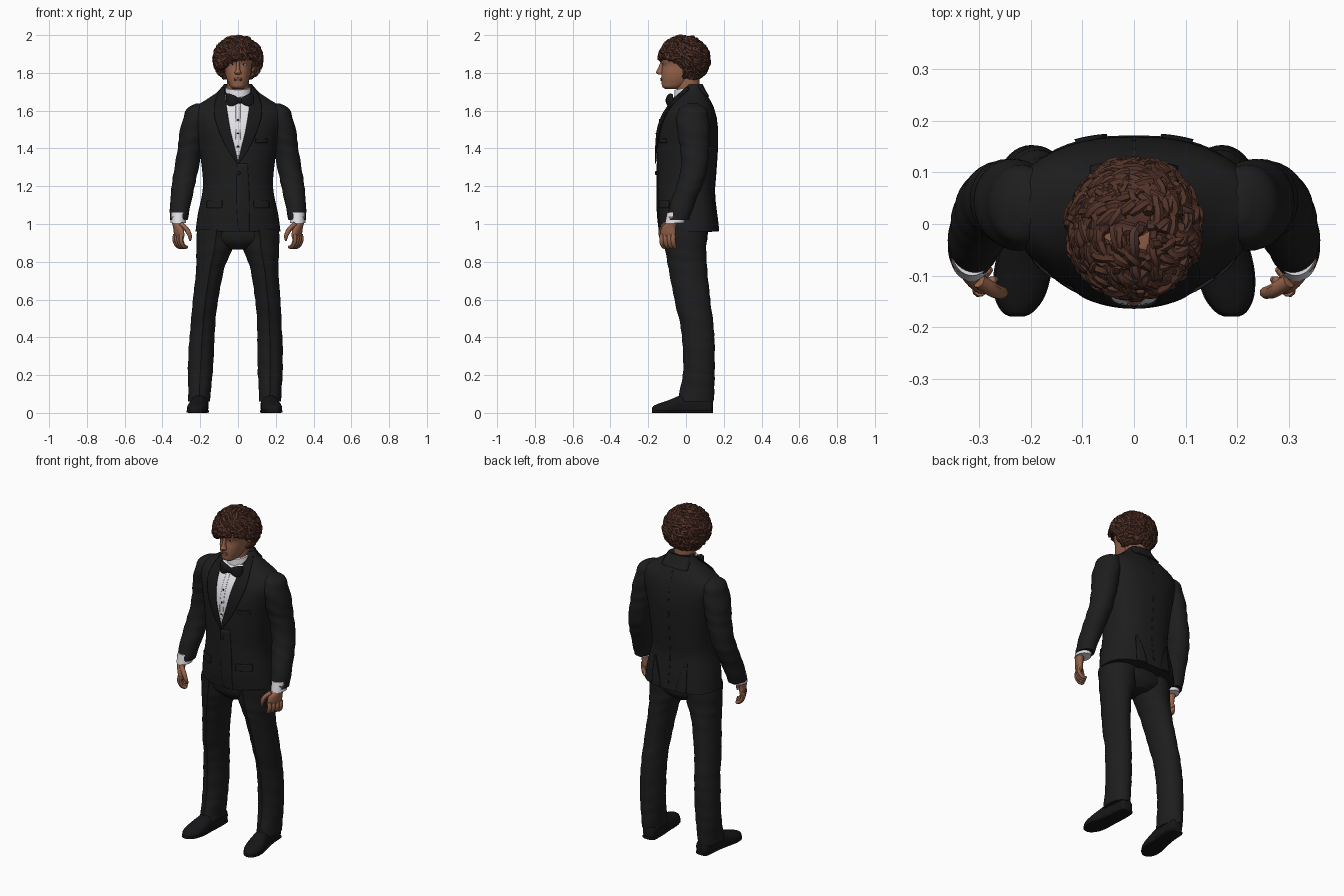
import bpy, bmesh, math, random
from mathutils import Vector, Matrix

if "Cube" in bpy.data.objects:
    bpy.data.objects.remove(bpy.data.objects["Cube"])

random.seed(4)

def material(name, r, g, b):
    m = bpy.data.materials.new(name)
    m.diffuse_color = (r, g, b, 1)
    m.use_nodes = True
    m.node_tree.nodes["Principled BSDF"].inputs["Base Color"].default_value = m.diffuse_color
    return m

SUIT = material("suit black", .0125, .0125, .013)
SATIN = material("satin black", .009, .009, .010)
SHOE = material("shoe black", .008, .008, .009)
WHITE = material("shirt white", .76, .76, .80)
SKIN = material("skin", .30, .125, .070)
LIP = material("lip", .23, .085, .055)
HAIR = material("hair brown", .088, .034, .022)
DARK = material("eye dark", .012, .009, .008)

def same(p):
    return p

def build(name, verts, faces, mat, f=same):
    me = bpy.data.meshes.new(name)
    me.from_pydata([f(Vector(v)) for v in verts], [], faces)
    bm = bmesh.new()
    bm.from_mesh(me)
    bmesh.ops.recalc_face_normals(bm, faces=bm.faces)
    bm.to_mesh(me)
    bm.free()
    me.materials.append(mat)
    ob = bpy.data.objects.new(name, me)
    bpy.context.collection.objects.link(ob)
    return ob

def smooth(st, k=6):
    """Catmull-Rom interpolation of tuples."""
    out = []
    for i in range(len(st) - 1):
        a, b, c, d = st[max(i - 1, 0)], st[i], st[i + 1], st[min(i + 2, len(st) - 1)]
        for j in range(k):
            t = j / k
            out.append(tuple(.5 * (2*q + (r-p)*t + (2*p-5*q+4*r-s)*t*t + (3*q-p-3*r+s)*t**3)
                             for p, q, r, s in zip(a, b, c, d)))
    return out + [tuple(st[-1])]

def loft(name, st, mat, f=same, axis='Z', n=36, e=(2, 2), wave=0, crease=0):
    """Stations (centre a, centre b, t, radius a, radius b); e = exponents on -b and +b sides."""
    verts, rings = [], smooth(st)
    for ca, cb, t, ra, rb in rings:
        for j in range(n):
            g = 2 * math.pi * j / n
            c, s = math.cos(g), math.sin(g)
            x = e[0] if s < 0 else e[1]
            w = 1 + wave * math.sin(t * 75 + 2.2 * math.sin(g + 1) + math.sin(t * 31))
            a = ca + w * ra * math.copysign(abs(c) ** (2 / x), c)
            b = cb + w * rb * math.copysign(abs(s) ** (2 / x), s)
            if s < -.99:
                b -= crease
            verts.append({'Z': (a, b, t), 'Y': (a, t, b), 'X': (t, a, b)}[axis])
    m = len(rings)
    faces = [(i*n + j, i*n + (j+1) % n, (i+1)*n + (j+1) % n, (i+1)*n + j)
             for i in range(m - 1) for j in range(n)]
    faces += [tuple(range(n)), tuple(range((m-1) * n, m * n))]
    return build(name, verts, faces, mat, f)

def yring(x, front, back, z, rx):
    """Ring given by its front and back depth."""
    return (x, (front + back) / 2, z, rx, (back - front) / 2)

def tubes(name, paths, mat, f=same, res=2):
    """Paths are lists of (x, y, z, radius)."""
    cu = bpy.data.curves.new(name, 'CURVE')
    cu.dimensions, cu.bevel_depth, cu.bevel_resolution, cu.use_fill_caps = '3D', 1, res, True
    for path in paths:
        sp = cu.splines.new('POLY')
        sp.points.add(len(path) - 1)
        for q, p in zip(sp.points, path):
            q.co = (*f(Vector(p[:3])), 1)
            q.radius = p[3]
    tmp = bpy.data.objects.new(name + "_curve", cu)
    bpy.context.collection.objects.link(tmp)
    me = bpy.data.meshes.new_from_object(tmp.evaluated_get(bpy.context.evaluated_depsgraph_get()))
    bpy.data.objects.remove(tmp)
    me.materials.clear()
    me.materials.append(mat)
    ob = bpy.data.objects.new(name, me)
    bpy.context.collection.objects.link(ob)

def ball(name, c, r, mat):
    loft(name, [(c[0], c[1], c[2] + r[2] * math.sin(a), r[0] * math.cos(a), r[1] * math.cos(a))
                for a in [math.pi * (i / 6 - .5) for i in range(7)]], mat, n=16)

# Jacket body
TORSO = [yring(0, *r) for r in [
    (-.14, .172, .96, .225), (-.15, .164, 1.05, .213), (-.153, .152, 1.16, .19), (-.153, .157, 1.24, .186),
    (-.153, .168, 1.40, .205), (-.146, .169, 1.50, .225), (-.124, .160, 1.57, .240), (-.095, .145, 1.62, .225),
    (-.066, .125, 1.66, .165), (-.03, .100, 1.70, .108), (.0, .080, 1.738, .076)]]
loft("jacket_body", TORSO, SUIT, e=(2, 2.5), n=48)
DENSE = smooth(TORSO)

def surface(x, z, side):
    for p, q in zip(DENSE, DENSE[1:]):
        if p[2] <= z <= q[2]:
            break
    t = min(max((z - p[2]) / (q[2] - p[2]), 0), 1)
    _, cy, _, rx, ry = [u + (v - u) * t for u, v in zip(p, q)]
    x = max(-.97 * rx, min(.97 * rx, x))
    ex = 2 if side < 0 else 2.5
    return x, cy + side * ry * (1 - abs(x / rx) ** ex) ** (1 / ex)

def patch(name, edge, mat, off=.004, side=-1, f=same, thick=.006):
    """Cloth strip lying on the jacket; edge = list of (z, x left, x right)."""
    rows, n, verts = smooth(edge), 9, []
    for z, xl, xr in rows:
        for j in range(n):
            x, y = surface(xl + (xr - xl) * j / (n - 1), z, side)
            verts.append((x, y + side * off, z))
    faces = [(i*n + j, i*n + j + 1, (i+1)*n + j + 1, (i+1)*n + j)
             for i in range(len(rows) - 1) for j in range(n - 1)]
    mod = build(name, verts, faces, mat, f).modifiers.new("thickness", 'SOLIDIFY')
    mod.thickness, mod.offset = thick, 0

# Shirt front, studs, jacket edge, pockets, back vents and collar
patch("shirt_front", [(1.33, -.003, .003), (1.45, -.04, .04), (1.55, -.06, .06), (1.68, -.075, .075)], WHITE, .002)
patch("shirt_placket", [(1.36, -.004, .004), (1.45, -.012, .012), (1.65, -.012, .012)], WHITE, .005, thick=.004)
for i, z in enumerate((1.41, 1.48, 1.55)):
    ball("shirt_stud_%d" % i, (0, surface(0, z, -1)[1] - .008, z), (.005, .004, .005), DARK)
ball("jacket_button", (.004, surface(0, 1.27, -1)[1] - .006, 1.27), (.010, .005, .010), SATIN)
patch("jacket_front_edge", [(.962, .012, .06), (1.0, .0, .06), (1.15, -.008, .06), (1.32, -.005, .05)], SUIT, .001)
patch("breast_pocket", [(1.43, .095, .155), (1.452, .095, .155)], SUIT)
patch("back_collar", [(1.675, -.085, .085), (1.71, -.082, .082), (1.742, -.07, .07)], SUIT, .005, 1)
patch("back_seam", [(1.0, -.003, .003), (1.3, -.003, .003), (1.66, -.003, .003)], SUIT, 0, 1, thick=.003)

# Trouser seat
loft("trouser_seat", [yring(0, *r) for r in [(-.07, .08, .865, .06), (-.105, .108, .90, .16),
     (-.118, .115, .94, .205), (-.118, .115, 1.0, .205)]], SUIT)

for s, side in ((1, "left"), (-1, "right")):
    flip = lambda p: Vector((s * p.x, p.y, p.z))
    stance = lambda p: Vector((s * p.x - .019 * (1 - min(p.z, .95) / .95), p.y, max(p.z, 0)))
    # Lapel, pocket flap and vent
    patch(side + "_lapel", [(1.32, -.004, .004), (1.40, .016, .058), (1.48, .037, .096), (1.56, .051, .122),
          (1.62, .060, .126), (1.68, .068, .108), (1.72, .070, .088)], SATIN, .008, f=flip)
    patch(side + "_pocket_flap", [(1.085, .085, .165), (1.125, .083, .163)], SUIT, f=flip)
    patch(side + "_vent", [(.955, .05, .115), (1.05, .07, .112), (1.13, .10, .108)], SUIT, .003, 1, flip)
    # Sleeve and shirt cuff
    loft(side + "_sleeve", [(.205, .035, 1.637, .02, .03), (.213, .035, 1.612, .056, .07),
         (.221, .035, 1.56, .069, .085), (.239, .04, 1.48, .071, .085), (.253, .046, 1.40, .066, .077),
         (.272, .044, 1.30, .064, .071), (.287, .024, 1.22, .062, .069), (.303, -.014, 1.12, .056, .065),
         (.314, -.045, 1.02, .047, .060)], SUIT, flip, wave=.022)
    loft(side + "_cuff", [(.314, -.05, 1.06, .04, .05), (.316, -.06, 1.004, .041, .051)], WHITE, flip)
    # Hand, built straight then turned
    turn = Matrix.Rotation(-.5, 3, 'Z')
    def hand(p):
        q = turn @ p + Vector((.314, -.095, 0))
        return Vector((s * q.x, q.y, q.z))
    loft(side + "_palm", [(0, .03, 1.04, .026, .030), (0, .022, 1.01, .024, .032), (0, .004, .98, .022, .041),
         (-.002, -.002, .945, .019, .045), (-.006, -.002, .922, .012, .040)], SKIN, hand, n=24)
    fingers = [smooth([(.002, y, .945, .013), (.005, y, .915, .013), (-.006, y, .889, .012),
                       (-.024, y * .9, .877, .0105), (-.036, y * .9, .882, .005)], 4)
               for y in (-.036, -.0125, .011, .033)]
    fingers.append(smooth([(-.004, -.02, 1.0, .014), (-.022, -.052, .968, .014), (-.034, -.062, .935, .011),
                           (-.037, -.058, .912, .005)], 4))
    tubes(side + "_fingers", fingers, SKIN, hand)
    # Trouser leg
    loft(side + "_trouser_leg", [yring(*r) for r in [
        (.187, -.040, .145, .06, .058), (.187, -.025, .150, .12, .060), (.185, -.008, .152, .22, .066),
        (.182, -.010, .152, .34, .067), (.176, -.022, .146, .46, .065), (.168, -.048, .132, .57, .066),
        (.144, -.085, .112, .76, .074), (.125, -.102, .108, .86, .094), (.112, -.115, .110, .97, .106)]],
        SUIT, stance, wave=.016, crease=.007)
    # Shoe and sole
    shoe = [(.178, .038, .142, .022, .024), (.178, .042, .125, .038, .046), (.180, .046, .05, .042, .060),
            (.188, .042, -.02, .046, .054), (.197, .030, -.09, .053, .038), (.203, .022, -.14, .046, .029),
            (.207, .018, -.170, .028, .020), (.208, .016, -.180, .010, .010)]
    loft(side + "_shoe", shoe, SHOE, stance, 'Y', n=28, e=(3, 2))
    loft(side + "_sole", [(a, .007, y, ra + .003, .007) for a, _, y, ra, _ in shoe], SHOE, stance, 'Y', n=28, e=(5, 5))
    ball(side + "_heel", (s * .178 - .019, .105, .014), (.040, .036, .0139), SHOE)
    # Bow tie wing
    loft(side + "_bow_wing", [(-.090, 1.654, .006, .012, .013), (-.091, 1.654, .025, .015, .024),
         (-.086, 1.654, .05, .014, .035), (-.078, 1.654, .068, .011, .036), (-.076, 1.654, .073, .005, .033)],
         SATIN, lambda p: Vector((s * p.x + .01, p.y, p.z)), 'X', n=24, e=(3, 3))
    # Eye and brow
    ball(side + "_eye", (s * .031, -.114, 1.846), (.013, .007, .006), WHITE)
    ball(side + "_iris", (s * .031, -.1185, 1.846), (.0055, .004, .0055), DARK)
    tubes(side + "_brow", [[(.012, -.131, 1.863, .004), (.03, -.126, 1.868, .005), (.052, -.106, 1.864, .003)]], HAIR, flip)
    ball(side + "_ear", (s * .078, .0, 1.835), (.012, .020, .032), SKIN)

ball("bow_knot", (.01, -.095, 1.654), (.013, .014, .017), SATIN)

# Shirt collar, rising to the back
loft("shirt_collar", [(0, .008, 1.64, .078, .074), (0, .008, 1.68, .073, .071), (0, .006, 1.722, .067, .066)],
     WHITE, lambda p: Vector((p.x, p.y, p.z + .2 * p.y)))

# Neck, head, nose and lips
loft("neck", [(0, .012, 1.64, .06, .062), (0, .012, 1.70, .058, .060), (0, .01, 1.78, .058, .062)], SKIN)
loft("head", [yring(0, *r) for r in [
    (-.108, -.04, 1.714, .024), (-.125, -.01, 1.726, .040), (-.129, .03, 1.745, .051), (-.130, .05, 1.77, .061),
    (-.130, .08, 1.80, .068), (-.126, .095, 1.84, .072), (-.134, .10, 1.868, .077), (-.127, .10, 1.91, .078),
    (-.10, .085, 1.95, .068), (-.05, .04, 1.975, .035)]], SKIN, e=(2.3, 2))
loft("nose", [(0, -.126, 1.862, .008, .008), (0, -.130, 1.84, .009, .012), (0, -.135, 1.815, .012, .018),
     (0, -.137, 1.802, .018, .022), (0, -.132, 1.791, .013, .014)], SKIN, n=20)
tubes("lips", [[(-.026, -.120, z, .002), (-.012, -.130, z, .005), (0, -.131, z, .0055),
                (.012, -.130, z, .005), (.026, -.120, z, .002)] for z in (1.769, 1.762)], LIP)

# Hair: inner cap plus many curls swept over an ellipsoid
ball("hair_cap", (0, .018, 1.885), (.108, .102, .100), HAIR)
CENTRE, R = Vector((0, -.010, 1.872)), Vector((.119, .125, .114))
pole = Vector((.1, .15, 1)).normalized()
curls, N = [], 620
for i in range(N):
    h = 1 - 1.9 * (i + .5) / N
    g = i * 2.39996
    w = math.sqrt(1 - h * h)
    d = Vector((w * math.cos(g), w * math.sin(g), h))
    t = (d * d.dot(pole) - pole).normalized()
    t = Matrix.Rotation(random.gauss(0, .7), 3, d) @ t
    u = d.cross(t)
    ph, amp, lift = random.uniform(0, 6.3), random.uniform(.07, .16), random.uniform(-.03, .03)
    path = []
    for k in range(14):
        v = k / 13
        q = (d + t * (.75 * v) + u * (amp * math.sin(ph + 9 * v))).normalized()
        q = q * (1 + lift + .06 * math.cos(ph + 9 * v))
        p = CENTRE + Vector((q.x * R.x, q.y * R.y, q.z * R.z))
        low = 1.815 - .45 * (p.y + .02) + .25 * p.x if p.y < -.015 else 1.772
        if p.z < low:
            break
        path.append((*p, .0105 * (1 - .75 * v ** 3)))
    if len(path) >= 4:
        curls.append(path)
tubes("hair_curls", curls, HAIR, res=1)

# Smooth shading with crisp edges
for ob in bpy.context.collection.objects:
    ob.select_set(True)
    bpy.context.view_layer.objects.active = ob
bpy.ops.object.shade_smooth_by_angle(angle=math.radians(45))
